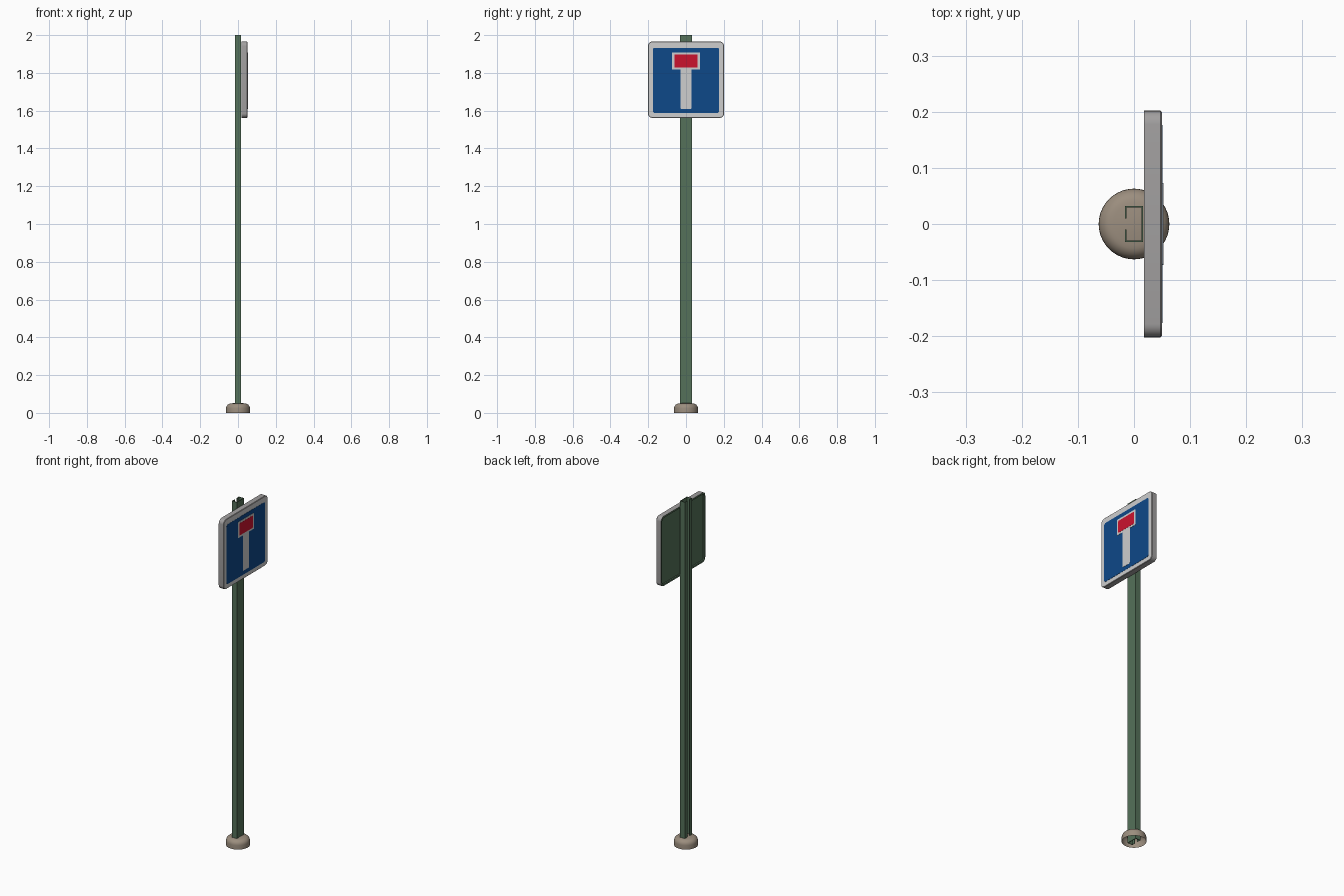
import bpy, bmesh, math

if "Cube" in bpy.data.objects:
    bpy.data.objects.remove(bpy.data.objects["Cube"])


def material(name, rgb):
    m = bpy.data.materials.new(name)
    m.diffuse_color = (*rgb, 1)
    m.use_nodes = True
    m.node_tree.nodes["Principled BSDF"].inputs["Base Color"].default_value = m.diffuse_color
    return m


GREEN = material("post green", (0.09, 0.165, 0.10))
TAN = material("base tan", (0.33, 0.27, 0.21))
GREY = material("rim grey", (0.36, 0.35, 0.35))
WHITE = material("sign white", (0.62, 0.62, 0.62))
BLUE = material("sign blue", (0.004, 0.065, 0.25))
RED = material("sign red", (0.60, 0.006, 0.027))


def rounded_rect(hy, hz, r, n=6):
    """Points (y, z) of a rounded rectangle, anticlockwise seen from +x."""
    pts = []
    for i, (sy, sz) in enumerate([(1, 1), (-1, 1), (-1, -1), (1, -1)]):
        for k in range(n + 1):
            a = math.pi / 2 * (i + k / n)
            pts.append((sy * (hy - r) + r * math.cos(a), sz * (hz - r) + r * math.sin(a)))
    return pts


def loft(name, loops, mats, band_mats, caps=(True, True)):
    """Joins equal loops of points into a skin; caps hold first and last."""
    bm = bmesh.new()
    rings = [[bm.verts.new(p) for p in loop] for loop in loops]
    n = len(rings[0])
    for b, (r0, r1) in enumerate(zip(rings, rings[1:])):
        for i in range(n):
            f = bm.faces.new((r0[i], r0[(i + 1) % n], r1[(i + 1) % n], r1[i]))
            f.material_index = band_mats[b + 1]
    for use, ring, mi in ((caps[0], rings[0], band_mats[0]), (caps[1], rings[-1], band_mats[-1])):
        if use:
            bm.faces.new(ring).material_index = mi
    bmesh.ops.recalc_face_normals(bm, faces=bm.faces)
    me = bpy.data.meshes.new(name)
    bm.to_mesh(me)
    bm.free()
    for m in mats:
        me.materials.append(m)
    ob = bpy.data.objects.new(name, me)
    bpy.context.collection.objects.link(ob)
    return ob


def smooth(ob, angle=35):
    bpy.ops.object.select_all(action='DESELECT')
    ob.select_set(True)
    bpy.context.view_layer.objects.active = ob
    bpy.ops.object.shade_smooth_by_angle(angle=math.radians(angle))


# Post: C-shaped channel, slot along the back
X, Y, T, S = 0.016, 0.032, 0.003, 0.010
half = [(-X, S), (-X, Y), (X, Y)]
inner = [(X - T, Y - T), (-X + T, Y - T), (-X + T, S)]
outline = half + [(x, -y) for x, y in reversed(half)]
outline += [(x, -y) for x, y in reversed(inner)] + inner
loft("post", [[(x, y, z) for x, y in outline] for z in (0, 2)], [GREEN], [0, 0, 0])

# Base: rounded dome, open underneath
profile = [(0.063, 0), (0.063, 0.024)]
profile += [(0.037 + 0.026 * math.cos(a), 0.024 + 0.026 * math.sin(a))
            for a in [math.pi / 2 * k / 6 for k in range(1, 7)]]
profile += [(0.015, 0.053)]
N = 40
base = loft("base", [[(r * math.cos(2 * math.pi * i / N), r * math.sin(2 * math.pi * i / N), z)
                      for i in range(N)] for r, z in profile],
            [TAN], [0] * (len(profile) + 1), caps=(False, True))
smooth(base)

# Sign panel: white front, grey rim, shallow green recess behind
ZC = 1.764
steps = [(0.023, 0.012), (0.018, 0.010), (0.018, 0.0), (0.0475, 0.0), (0.050, 0.0025)]
loops = [[(x, y, ZC + z) for y, z in rounded_rect(0.202 - d, 0.202 - d, 0.024 - d)]
         for x, d in steps]
sign = loft("sign_panel", loops, [WHITE, GREY, GREEN], [2, 2, 2, 1, 1, 0])
smooth(sign)


# Painted details: thin plates stacked on the sign face
def plate(name, mat, hy, z0, z1, x1, r=0.003):
    pts = rounded_rect(hy, (z1 - z0) / 2, r)
    loft(name, [[(x, y, (z0 + z1) / 2 + z) for y, z in pts] for x in (0.0495, x1)],
         [mat], [0, 0, 0])


plate("blue_field", BLUE, 0.176, 1.587, 1.933, 0.0510, 0.012)
plate("road_stem", WHITE, 0.028, 1.610, 1.825, 0.0518)
plate("bar_border", WHITE, 0.073, 1.817, 1.909, 0.0522)
plate("red_bar", RED, 0.062, 1.828, 1.898, 0.0530)
